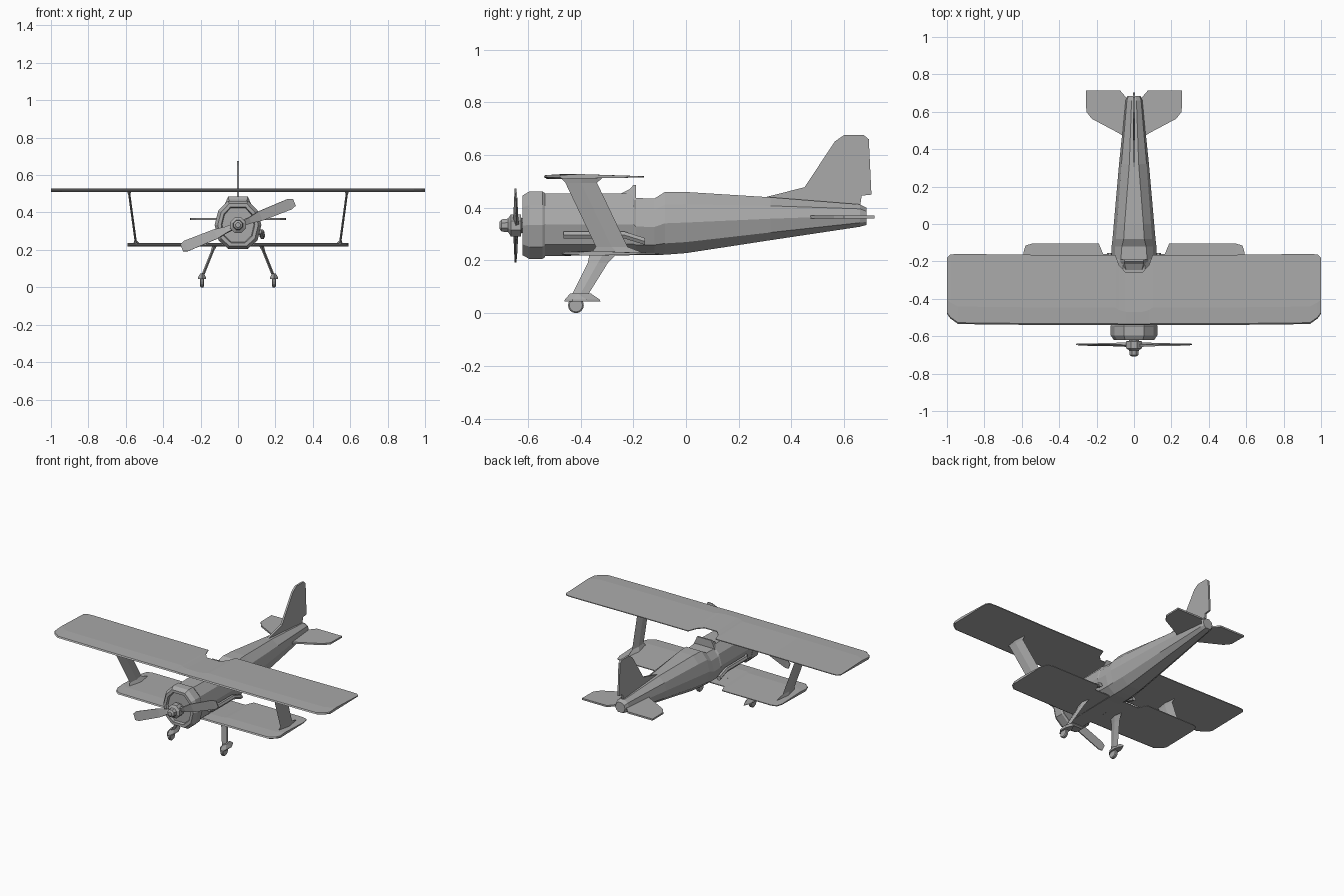
import bpy, bmesh, math
from mathutils import Vector, Matrix

cube = bpy.data.objects.get("Cube")
if cube:
    bpy.data.objects.remove(cube, do_unlink=True)

grey = bpy.data.materials.new("plain_grey")
grey.use_nodes = True
COLOUR = (0.4, 0.4, 0.4, 1)
grey.diffuse_color = COLOUR
grey.node_tree.nodes["Principled BSDF"].inputs["Base Color"].default_value = COLOUR


def loft(name, rings, mirror=False):
    """Skin a row of equal-length point rings and cap both ends."""
    bm = bmesh.new()
    rows = [[bm.verts.new(p) for p in r] for r in rings]
    n = len(rows[0])
    for a, b in zip(rows, rows[1:]):
        for i in range(n):
            j = (i + 1) % n
            bm.faces.new((a[i], a[j], b[j], b[i]))
    bm.faces.new(rows[0])
    bm.faces.new(rows[-1])
    bmesh.ops.recalc_face_normals(bm, faces=bm.faces)
    mesh = bpy.data.meshes.new(name)
    bm.to_mesh(mesh)
    bm.free()
    mesh.materials.append(grey)
    obj = bpy.data.objects.new(name, mesh)
    bpy.context.collection.objects.link(obj)
    if mirror:
        obj.modifiers.new("Mirror", 'MIRROR').use_clip = False
    return obj


def body_ring(y, half):
    """Symmetric ring from a half profile of (x, z) points, top to bottom."""
    return [(x, y, z) for x, z in half] + [(-x, y, z) for x, z in reversed(half)]


def section(y, top, bottom, width, deck):
    h = top - bottom
    return body_ring(y, [(deck, top), (width * 0.84, bottom + h * 0.8),
                         (width, bottom + h * 0.5), (width * 0.84, bottom + h * 0.18),
                         (width * 0.42, bottom)])


def disc(y, radius, z, sides=8):
    return [(radius * math.cos((i + .5) * math.tau / sides), y,
             z + radius * math.sin((i + .5) * math.tau / sides)) for i in range(sides)]


def quad(centre, dx, dy):
    x, y, z = centre
    return [(x - dx, y, z), (x, y - dy, z), (x + dx, y, z), (x, y + dy, z)]


# Fuselage with the cockpit dip and the raised rear deck
loft("fuselage", [section(*s) for s in (
    (-0.55, 0.455, 0.217, 0.118, 0.05), (-0.20, 0.455, 0.22, 0.12, 0.06),
    (-0.19, 0.437, 0.22, 0.12, 0.07), (-0.12, 0.435, 0.22, 0.12, 0.065),
    (-0.08, 0.46, 0.222, 0.115, 0.055), (0.0, 0.46, 0.228, 0.108, 0.05),
    (0.32, 0.44, 0.277, 0.08, 0.025), (0.66, 0.413, 0.328, 0.045, 0.013),
    (0.685, 0.4, 0.335, 0.035, 0.01))])

# Engine cowl with a recessed front
loft("engine_cowl", [section(*s) for s in (
    (-0.535, 0.455, 0.213, 0.119, 0.05), (-0.545, 0.462, 0.206, 0.125, 0.054),
    (-0.595, 0.462, 0.206, 0.125, 0.054), (-0.62, 0.447, 0.22, 0.108, 0.047),
    (-0.62, 0.43, 0.238, 0.09, 0.04), (-0.605, 0.425, 0.243, 0.085, 0.038))])

# Windshield
loft("windshield", [body_ring(y, [(a, z), (b, 0.43)]) for y, a, z, b in (
    (-0.255, 0.04, 0.45, 0.06), (-0.215, 0.05, 0.47, 0.075),
    (-0.2, 0.052, 0.486, 0.078), (-0.19, 0.052, 0.486, 0.078))])

# Propeller hub and blades
HUB = 0.333
loft("propeller_hub", [disc(y, r, HUB) for y, r in (
    (-0.60, 0.03), (-0.625, 0.03), (-0.627, 0.045), (-0.665, 0.045),
    (-0.675, 0.028), (-0.70, 0.025), (-0.708, 0.014))])


def blade_ring(r, half_width, depth, twist):
    pts = [(0, -depth, half_width), (0, depth, half_width),
           (0, depth, -half_width), (0, -depth, -half_width)]
    spin = Matrix.Rotation(math.radians(twist), 3, 'X')
    return [spin @ Vector(p) + Vector((r, 0, 0)) for p in pts]


for i, name in enumerate(("propeller_blade_left", "propeller_blade_right")):
    blade = loft(name, [blade_ring(*b) for b in (
        (0.02, 0.013, 0.008, 25), (0.07, 0.017, 0.006, 18), (0.13, 0.027, 0.004, 10),
        (0.30, 0.03, 0.003, 5), (0.325, 0.02, 0.003, 5))])
    blade.rotation_euler = (0, math.radians(-22 + 180 * i), 0)
    blade.location = (0, -0.645, HUB)

# Wings: thin aerofoil swept across the span
AEROFOIL = ((0, 0), (0.02, 0.007), (0.25, 0.011), (1, 0.003), (1, -0.002), (0.04, -0.007))


def wing(name, z, half_span):
    rows = [(-x, a, b) for x, a, b in half_span] + [(x, a, b) for x, a, b in reversed(half_span)]
    loft(name, [[(x, a + (b - a) * c, z + h) for c, h in AEROFOIL] for x, a, b in rows])


wing("upper_wing", 0.517, [(1.0, -0.48, -0.18), (0.982, -0.505, -0.163), (0.94, -0.535, -0.16),
                           (0.5, -0.54, -0.165), (0.10, -0.54, -0.165),
                           (0.08, -0.54, -0.22), (0.045, -0.54, -0.258)])
wing("lower_wing", 0.225, [(0.592, -0.41, -0.155), (0.58, -0.44, -0.115), (0.545, -0.468, -0.105),
                           (0.188, -0.473, -0.105), (0.165, -0.473, -0.16), (0.05, -0.473, -0.16)])

# Wing struts with flared feet
loft("wing_struts", [quad(*q) for q in (
    ((0.583, -0.395, 0.52), 0.012, 0.085), ((0.581, -0.398, 0.495), 0.006, 0.06),
    ((0.548, -0.282, 0.252), 0.006, 0.06), ((0.54, -0.26, 0.228), 0.02, 0.1))], mirror=True)

# Tail fin
FIN = ((0.28, 0.435), (0.45, 0.478), (0.565, 0.652), (0.6, 0.676), (0.675, 0.676), (0.694, 0.66),
       (0.704, 0.45), (0.667, 0.446), (0.66, 0.4))
loft("tail_fin", [[(x, y, z) for y, z in FIN] for x in (-0.006, 0.006)])

# Tailplane halves
PLANE = ((0.03, 0.45), (0.08, 0.485), (0.225, 0.562), (0.255, 0.6), (0.257, 0.715),
         (0.075, 0.715), (0.045, 0.68), (0.03, 0.66))
loft("tailplane", [[(x, y, z) for x, y in PLANE] for z in (0.36, 0.371)], mirror=True)

# Exhaust pipes
loft("exhaust_pipes", [[(x + 0.015 * math.cos(a * math.tau / 6), y,
                         z + 0.015 * math.sin(a * math.tau / 6)) for a in range(6)]
                       for x, y, z in ((0.112, -0.465, 0.297), (0.126, -0.44, 0.297),
                                       (0.126, -0.235, 0.297), (0.13, -0.155, 0.272))], mirror=True)

# Landing gear legs, wheel fairings and wheels
loft("gear_legs", [quad(*q) for q in (
    ((0.122, -0.31, 0.232), 0.014, 0.055), ((0.138, -0.335, 0.19), 0.008, 0.038),
    ((0.19, -0.408, 0.06), 0.008, 0.03))], mirror=True)


def fairing_ring(z, x, front, back):
    mid = 0.192
    return [(mid, front, z), (mid + x, front + 0.03, z), (mid + x, back - 0.05, z),
            (mid, back, z), (mid - x, back - 0.05, z), (mid - x, front + 0.03, z)]


loft("wheel_fairings", [fairing_ring(*f) for f in (
    (0.044, 0.022, -0.462, -0.325), (0.052, 0.022, -0.46, -0.328),
    (0.074, 0.01, -0.44, -0.36))], mirror=True)
loft("wheels", [[(x, -0.418 + r * math.cos(a * math.tau / 16), 0.03 + r * math.sin(a * math.tau / 16))
                 for a in range(16)]
                for x, r in ((0.182, 0.025), (0.186, 0.03), (0.198, 0.03), (0.202, 0.025))], mirror=True)
